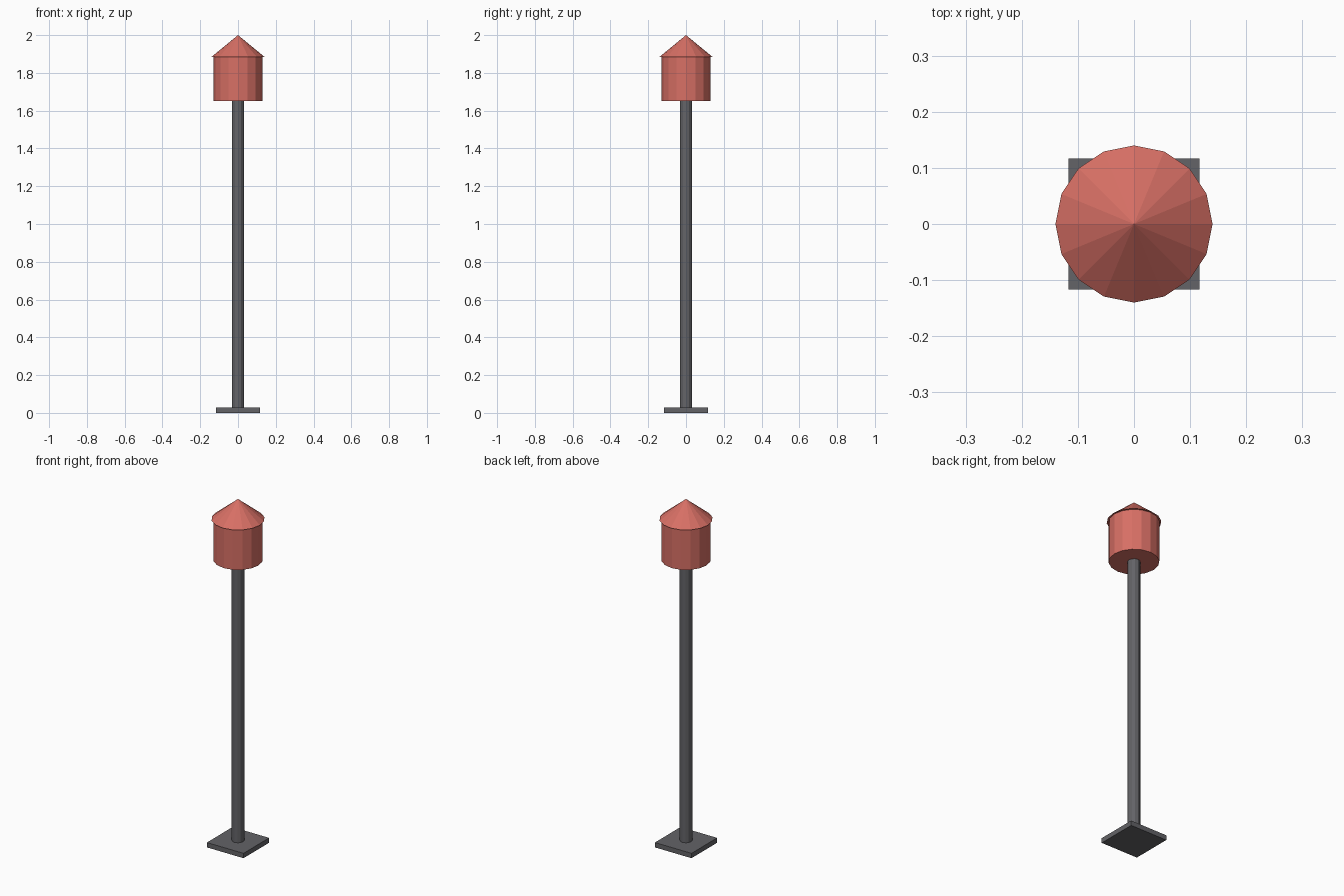
import bpy

if "Cube" in bpy.data.objects:
    bpy.data.objects.remove(bpy.data.objects["Cube"])


def material(name, color):
    m = bpy.data.materials.new(name)
    m.diffuse_color = (*color, 1)
    m.use_nodes = True
    m.node_tree.nodes["Principled BSDF"].inputs["Base Color"].default_value = m.diffuse_color
    return m


red = material("soft red", (0.68, 0.16, 0.13))
grey = material("dark grey", (0.125, 0.125, 0.135))


def finish(name, mat):
    ob = bpy.context.object
    ob.name = name
    ob.data.materials.append(mat)
    return ob


def cone(name, mat, sides, r_bottom, r_top, z0, z1):
    bpy.ops.mesh.primitive_cone_add(vertices=sides, radius1=r_bottom, radius2=r_top,
                                    depth=z1 - z0, location=(0, 0, (z0 + z1) / 2))
    return finish(name, mat)


# Square foot plate
bpy.ops.mesh.primitive_cube_add(size=1, location=(0, 0, 0.014))
plate = finish("base_plate", grey)
plate.scale = (0.234, 0.234, 0.028)

# Slim post, housing and overhanging pointed roof
cone("post", grey, 12, 0.033, 0.033, 0.028, 1.65)
cone("housing", red, 16, 0.13, 0.13, 1.65, 1.885)
cone("roof", red, 16, 0.14, 0.0, 1.885, 2.0)
